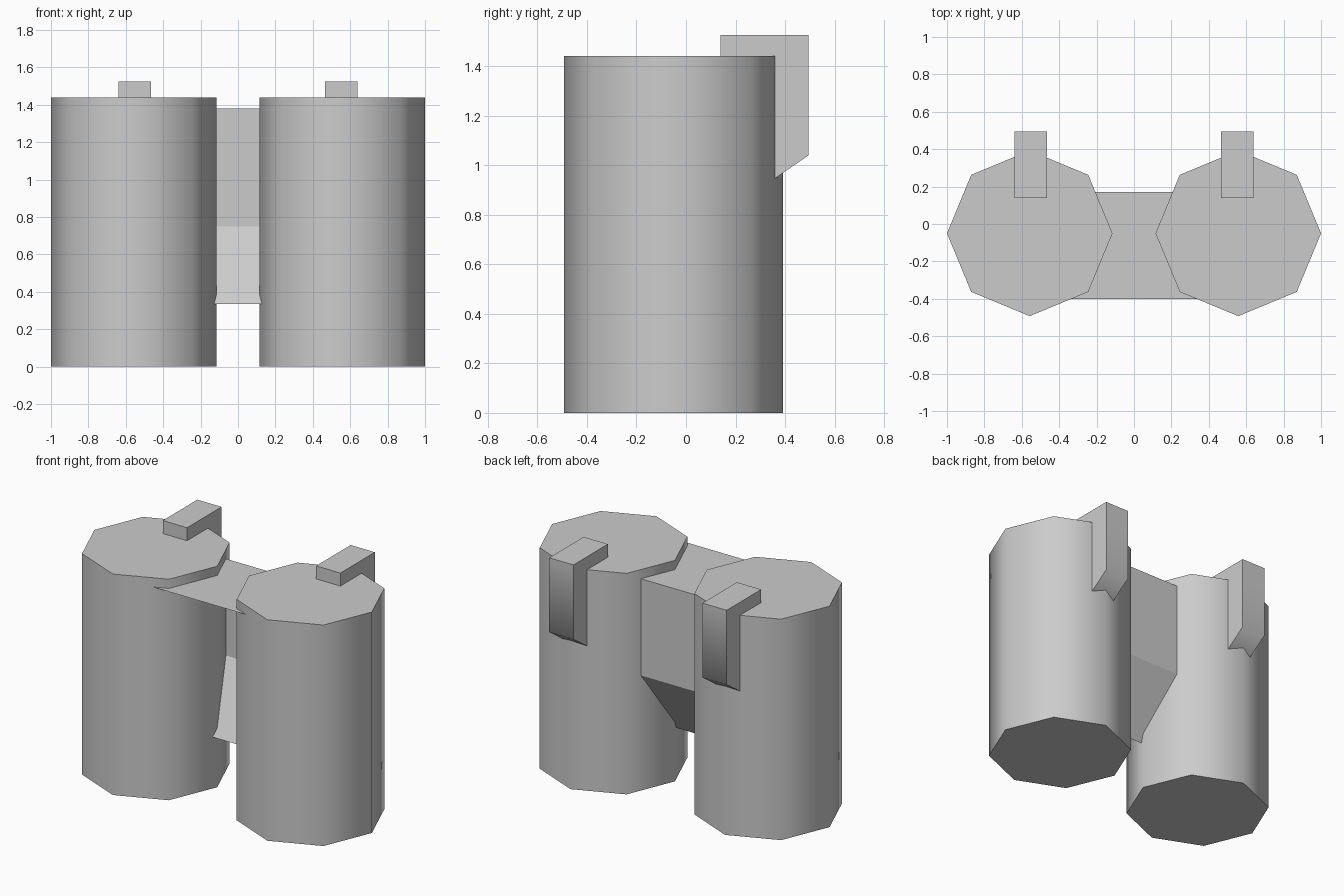
import bpy
import bmesh
from math import radians

cube = bpy.data.objects.get("Cube")
if cube:
    bpy.data.objects.remove(cube, do_unlink=True)

grey = bpy.data.materials.new("plain_grey")
grey.use_nodes = True
colour = (0.6, 0.6, 0.6, 1)
grey.diffuse_color = colour
grey.node_tree.nodes["Principled BSDF"].inputs["Base Color"].default_value = colour

TANK_X, TANK_Y = 0.5575, -0.05
RADIUS, HEIGHT = 0.4425, 1.44


def finish(obj, smooth_angle=None):
    obj.data.materials.append(grey)
    if smooth_angle:
        bpy.ops.object.select_all(action="DESELECT")
        obj.select_set(True)
        bpy.context.view_layer.objects.active = obj
        bpy.ops.object.shade_smooth_by_angle(angle=radians(smooth_angle))


def sweep_profile(name, profile, x0, x1, closed):
    """Sweep a side profile (y, z) along x; a closed profile gets end caps."""
    bm = bmesh.new()
    ends = [[bm.verts.new((x, y, z)) for y, z in profile] for x in (x0, x1)]
    count = len(profile)
    for i in range(count if closed else count - 1):
        j = (i + 1) % count
        bm.faces.new((ends[0][i], ends[0][j], ends[1][j], ends[1][i]))
    if closed:
        for end in ends:
            bm.faces.new(end)
    bmesh.ops.recalc_face_normals(bm, faces=bm.faces)
    mesh = bpy.data.meshes.new(name)
    bm.to_mesh(mesh)
    bm.free()
    obj = bpy.data.objects.new(name, mesh)
    bpy.context.collection.objects.link(obj)
    return obj


hook_profile = [(0.14, 1.44), (0.14, 1.525), (0.495, 1.525),
                (0.495, 1.04), (0.35, 0.94), (0.35, 1.44)]

for side, sign in (("left", 1), ("right", -1)):
    # Eight-sided tank with softly shaded walls
    bpy.ops.mesh.primitive_cylinder_add(
        vertices=8, radius=RADIUS, depth=HEIGHT,
        location=(sign * TANK_X, TANK_Y, HEIGHT / 2))
    tank = bpy.context.object
    tank.name = side + "_tank"
    finish(tank, 60)

    # Hook bent over the rear rim
    hook = sweep_profile(side + "_hook", hook_profile,
                         sign * 0.465, sign * 0.64, True)
    finish(hook, 60)

# Thin bent sheet joining the tanks: top, back and sloping lower panel
bridge_profile = [(-0.4, 1.38), (0.17, 1.38), (0.17, 0.75), (-0.08, 0.335)]
finish(sweep_profile("bridge_sheet", bridge_profile, -0.4, 0.4, False))
